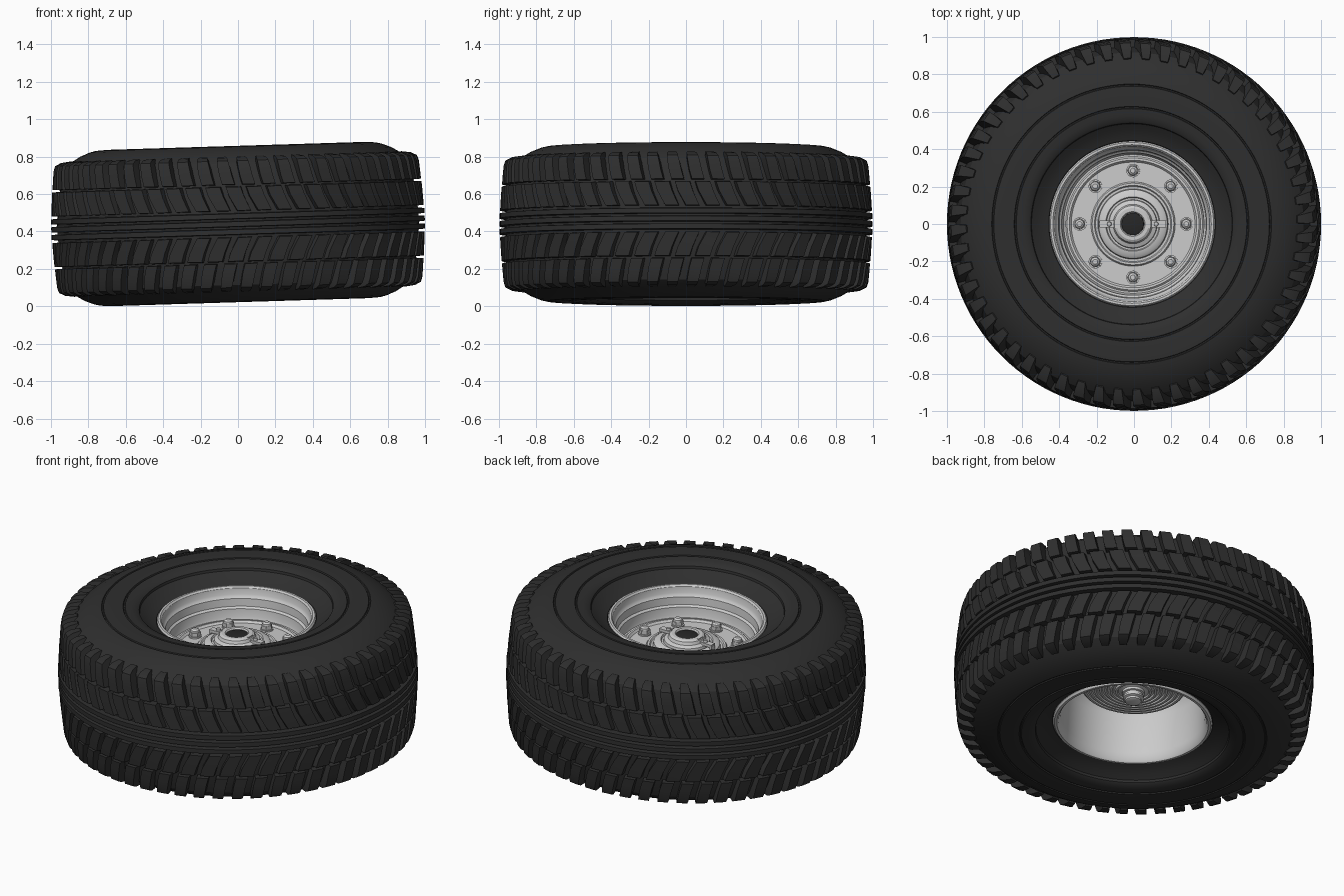
import bpy, bmesh
from math import sin, cos, pi, radians
from mathutils import Matrix

# the whole wheel lies on its side, tilted slightly about y
TILT = Matrix.Translation((0, 0, 0.44)) @ Matrix.Rotation(-0.031, 4, 'Y')

rubber = bpy.data.materials.new("rubber")
rubber.diffuse_color = (0.028, 0.028, 0.028, 1)
dark = bpy.data.materials.new("dark_bore")
dark.diffuse_color = (0.02, 0.02, 0.02, 1)


def finish(name, bm, mat=None, angle=30):
    bmesh.ops.recalc_face_normals(bm, faces=bm.faces)
    me = bpy.data.meshes.new(name)
    bm.to_mesh(me)
    bm.free()
    me.transform(TILT)
    me.shade_smooth()
    me.set_sharp_from_angle(angle=radians(angle))
    if mat:
        me.materials.append(mat)
    ob = bpy.data.objects.new(name, me)
    bpy.context.collection.objects.link(ob)
    return ob


def revolve(name, prof, n=112, closed=True, mat=None, angle=30):
    """Spin an (r, z) profile about z; r = 0 points become poles."""
    bm = bmesh.new()
    rings = []
    for r, z in prof:
        if r == 0:
            rings.append([bm.verts.new((0, 0, z))] * n)
        else:
            rings.append([bm.verts.new((r * cos(2 * pi * i / n), r * sin(2 * pi * i / n), z))
                          for i in range(n)])
    pairs = list(zip(rings, rings[1:]))
    if closed:
        pairs.append((rings[-1], rings[0]))
    for a, b in pairs:
        for i in range(n):
            j = (i + 1) % n
            vs = list(dict.fromkeys((a[i], a[j], b[j], b[i])))
            if len(vs) > 2:
                bm.faces.new(vs)
    return finish(name, bm, mat, angle)


def lugs(name, outer, inner, n, phase=0.0):
    """Ring of mirrored tread blocks. outer: (r, z, shift, half width); inner: r per point."""
    bm = bmesh.new()
    for side in (1, -1):
        for k in range(n):
            base = 2 * pi * (k + phase) / n
            rows = []
            for (r, z, sh, w), (ri, zi) in zip(outer, inner):
                row = []
                for rr, zz, s in ((ri, zi, -1.1), (r, z, -1), (r, z, 1), (ri, zi, 1.1)):
                    a = base + sh + s * w
                    row.append(bm.verts.new((rr * cos(a), rr * sin(a), side * zz)))
                rows.append(row)
            for a, b in zip(rows, rows[1:]):
                for i in range(4):
                    j = (i + 1) % 4
                    bm.faces.new((a[i], a[j], b[j], b[i]))
            bm.faces.new(rows[0])
            bm.faces.new(rows[-1])
    return finish(name, bm, rubber)


# tyre carcass with sidewall rings and centre ribs
half = [(0.43, 0.29), (0.445, 0.325), (0.47, 0.335), (0.505, 0.355), (0.535, 0.378),
        (0.538, 0.392), (0.55, 0.402), (0.58, 0.410), (0.615, 0.414), (0.618, 0.408),
        (0.624, 0.408), (0.627, 0.415), (0.68, 0.417), (0.735, 0.414), (0.738, 0.408),
        (0.744, 0.408), (0.747, 0.413), (0.78, 0.405), (0.83, 0.385), (0.88, 0.355),
        (0.915, 0.325), (0.935, 0.26), (0.945, 0.20), (0.957, 0.12), (0.962, 0.058)]
ribs = []
for c in (0.042, 0, -0.042):
    ribs += [(0.965, c + 0.016), (0.997, c + 0.013), (0.997, c - 0.013), (0.965, c - 0.016)]
revolve("tyre", half + ribs + [(r, -z) for r, z in reversed(half)], mat=rubber)

# tread blocks: slanted inner row and curved shoulder row on both sides
N = 56
lugs("inner_tread_blocks",
     [(0.994, 0.072, 0.036, 0.036), (0.992, 0.11, 0.016, 0.038),
      (0.990, 0.15, -0.004, 0.040), (0.986, 0.198, -0.020, 0.040)],
     [(0.94, 0.068), (0.94, 0.11), (0.935, 0.15), (0.93, 0.202)], N)
lugs("shoulder_tread_blocks",
     [(0.984, 0.212, 0.016, 0.034), (0.980, 0.26, 0.002, 0.034), (0.975, 0.31, -0.008, 0.033),
      (0.966, 0.338, -0.014, 0.031), (0.935, 0.354, -0.018, 0.029), (0.885, 0.361, -0.022, 0.022)],
     [(0.925, 0.208), (0.92, 0.26), (0.90, 0.30), (0.89, 0.315), (0.875, 0.325), (0.86, 0.335)],
     N, 0.45)

# steel rim: front lip, stepped well, disc, dished back, plain barrel, rear lip
revolve("rim", [
    (0.425, 0.28), (0.438, 0.30), (0.442, 0.325), (0.435, 0.335), (0.423, 0.335), (0.414, 0.325),
    (0.410, 0.29), (0.402, 0.275), (0.396, 0.27), (0.392, 0.225), (0.380, 0.215), (0.376, 0.17),
    (0.370, 0.155), (0.360, 0.155), (0.352, 0.162), (0.340, 0.162), (0.330, 0.150),
    (0.225, 0.150), (0.10, 0.150), (0.10, 0.11), (0.28, 0.11), (0.34, 0.07), (0.375, 0.0),
    (0.398, -0.05), (0.400, -0.28), (0.410, -0.325), (0.420, -0.337), (0.434, -0.337),
    (0.442, -0.325), (0.438, -0.30), (0.425, -0.28)])

# hub with stepped rings and an open bore
revolve("hub", [
    (0, 0.12), (0.225, 0.12), (0.225, 0.158), (0.218, 0.168), (0.206, 0.168), (0.200, 0.160),
    (0.188, 0.160), (0.184, 0.185), (0.172, 0.195), (0.145, 0.200), (0.140, 0.190),
    (0.130, 0.190), (0.127, 0.205), (0.105, 0.215), (0.098, 0.232), (0.085, 0.240),
    (0.066, 0.240), (0.060, 0.232), (0.060, 0.20), (0, 0.20)], 64, False)
revolve("hub_bore", [(0, 0.202), (0.059, 0.202), (0.059, 0.231), (0.05, 0.234), (0, 0.234)],
        48, False, dark)

# rear drum with concentric ridges and a stepped stub
drum = [(0, 0.12), (0.30, 0.12), (0.30, -0.08), (0.29, -0.095)]
for i in range(7):
    r, z = 0.28 - 0.03 * i, -0.095 - 0.005 * i
    drum += [(r, z - 0.008), (r - 0.012, z - 0.008), (r - 0.016, z), (r - 0.028, z)]
drum += [(0.062, -0.13), (0.062, -0.145), (0.052, -0.148), (0.052, -0.16), (0.058, -0.163),
         (0.058, -0.175), (0.045, -0.18), (0.045, -0.192), (0.035, -0.197), (0, -0.197)]
revolve("rear_drum", drum, 64, False)

# eight wheel nuts: washer, hexagon, domed cap
bm = bmesh.new()
for k in range(8):
    a = k * pi / 4
    at = Matrix.Translation((0.285 * cos(a), 0.285 * sin(a), 0)) @ Matrix.Rotation(a, 4, 'Z')
    for seg, r1, r2, z, d in ((24, 0.036, 0.036, 0.152, 0.012), (6, 0.032, 0.032, 0.168, 0.024),
                              (20, 0.026, 0.024, 0.184, 0.012), (20, 0.024, 0.013, 0.194, 0.009)):
        bmesh.ops.create_cone(bm, cap_ends=True, segments=seg, radius1=r1, radius2=r2, depth=d,
                              matrix=at @ Matrix.Translation((0, 0, z)))
finish("wheel_nuts", bm)

# two clips across the hub, each with a small screw
bm = bmesh.new()
for s in (1, -1):
    for x, z, sx, sy, sz in ((0.128, 0.215, 0.095, 0.036, 0.018), (0.172, 0.192, 0.012, 0.036, 0.05),
                             (0.085, 0.225, 0.016, 0.044, 0.03)):
        bmesh.ops.create_cube(bm, size=1, matrix=Matrix.Translation((s * x, 0, z))
                              @ Matrix.Diagonal((sx, sy, sz, 1)))
    bmesh.ops.create_cone(bm, cap_ends=True, segments=16, radius1=0.013, radius2=0.011,
                          depth=0.014, matrix=Matrix.Translation((s * 0.125, 0, 0.229)))
finish("hub_clips", bm)
